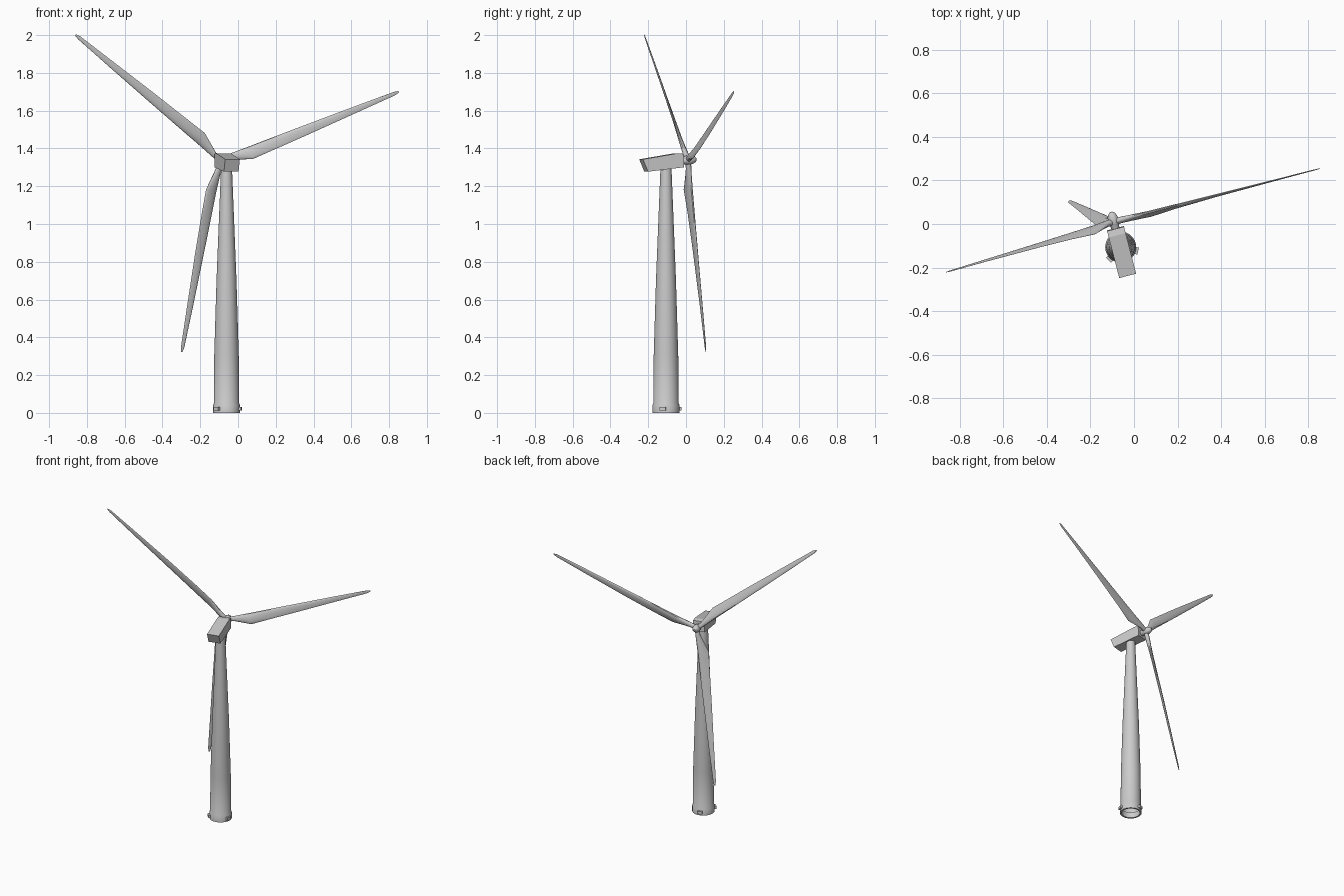
import bpy, bmesh
from math import sin, cos, pi, radians
from mathutils import Vector, Matrix, Euler

if "Cube" in bpy.data.objects:
    bpy.data.objects.remove(bpy.data.objects["Cube"])

TOWER = Vector((-0.061, -0.106, 0))
# Rotor frame: local x = sideways, y = along the shaft, z = up
ROTOR = (Matrix.Translation((-0.093, 0.01, 1.338))
         @ Euler((radians(5.95), 0, radians(14.5))).to_matrix().to_4x4())


def finish(bm, name, matrix, smooth=True):
    bmesh.ops.recalc_face_normals(bm, faces=bm.faces)
    mesh = bpy.data.meshes.new(name)
    bm.to_mesh(mesh)
    bm.free()
    ob = bpy.data.objects.new(name, mesh)
    bpy.context.collection.objects.link(ob)
    ob.matrix_world = matrix
    if smooth:
        bpy.ops.object.select_all(action='DESELECT')
        ob.select_set(True)
        bpy.context.view_layer.objects.active = ob
        bpy.ops.object.shade_smooth_by_angle(angle=radians(35))
    return ob


def loft(name, rings, matrix, caps=(True, True)):
    bm = bmesh.new()
    loops = [[bm.verts.new(p) for p in ring] for ring in rings]
    n = len(loops[0])
    for a, b in zip(loops, loops[1:]):
        for i in range(n):
            j = (i + 1) % n
            bm.faces.new((a[i], a[j], b[j], b[i]))
    if caps[0]:
        bm.faces.new(loops[0])
    if caps[1]:
        bm.faces.new(loops[-1])
    return finish(bm, name, matrix)


def circle(r, h, n):
    return [(r * cos(2 * pi * i / n), r * sin(2 * pi * i / n), h) for i in range(n)]


# Tapered tower, open underneath, with a base flange and short inner lip
profile = [(0.060, 0.04), (0.060, 0), (0.071, 0), (0.071, 0.042), (0.067, 0.05),
           (0.065, 0.3), (0.053, 0.7), (0.029, 1.30)]
loft("tower", [circle(r, z, 32) for r, z in profile],
     Matrix.Translation(TOWER), (False, True))

# Three clamp blocks around the base
for i in range(3):
    bm = bmesh.new()
    bmesh.ops.create_cube(bm, size=1, matrix=Matrix.Translation((0.074, 0, 0.022))
                          @ Matrix.Diagonal((0.016, 0.032, 0.02, 1)))
    turn = Matrix.Rotation(radians(-13 + 120 * i), 4, 'Z')
    finish(bm, f"base_clamp_{i + 1}", Matrix.Translation(TOWER) @ turn, False)

# Nacelle: side outline (y, z) extruded across its width
outline = [(-0.254, 0.031), (-0.233, -0.037), (-0.034, -0.034),
           (-0.030, 0.036), (-0.060, 0.043)]
bm = bmesh.new()
left = [bm.verts.new((-0.040, y, z)) for y, z in outline]
right = [bm.verts.new((0.040, y, z)) for y, z in outline]
bm.faces.new(left)
bm.faces.new(right[::-1])
for i in range(len(outline)):
    j = (i + 1) % len(outline)
    bm.faces.new((left[i], left[j], right[j], right[i]))
finish(bm, "nacelle", ROTOR, False)

# Hub with rounded nose
nose = [(0.018, -0.04), (0.020, -0.02), (0.024, -0.012), (0.025, 0.010),
        (0.022, 0.026), (0.015, 0.040), (0.006, 0.047)]
loft("hub", [circle(r, h, 24) for r, h in nose],
     ROTOR @ Matrix.Rotation(-pi / 2, 4, 'X'))

# Blade stations: radius, leading edge offset, chord, thickness, pitch, airfoil amount
STATIONS = [(0.0, -0.015, 0.030, 0.030, 25, 0),
            (0.045, -0.015, 0.030, 0.030, 25, 0),
            (0.165, -0.014, 0.072, 0.027, 25, 1),
            (0.30, -0.014, 0.064, 0.021, 19, 1),
            (0.50, -0.013, 0.053, 0.015, 14, 1),
            (0.80, -0.011, 0.034, 0.010, 9, 1),
            (1.015, -0.008, 0.019, 0.006, 6, 1),
            (1.04, -0.003, 0.007, 0.003, 6, 1)]
CONE = 0.036
n = Vector((0, 1, 0))
for k, angle in enumerate((20.3, 140.4, 260.4)):
    a = radians(angle)
    u = Vector((cos(a), 0, sin(a)))
    t = Vector((sin(a), 0, -cos(a)))
    rings = []
    for r, lead, chord, thick, pitch, foil in STATIONS:
        p = radians(pitch)
        along = t * cos(p) - n * sin(p)
        across = n * cos(p) + t * sin(p)
        ring = []
        for i in range(14):
            f = 2 * pi * i / 14
            x = (1 - cos(f)) / 2
            h = sin(f) / 2 * thick * (1 - 0.6 * x * foil)
            ring.append(u * r + n * CONE * r + along * (lead + chord * x) + across * h)
        rings.append(ring)
    loft(f"blade_{k + 1}", rings, ROTOR)
